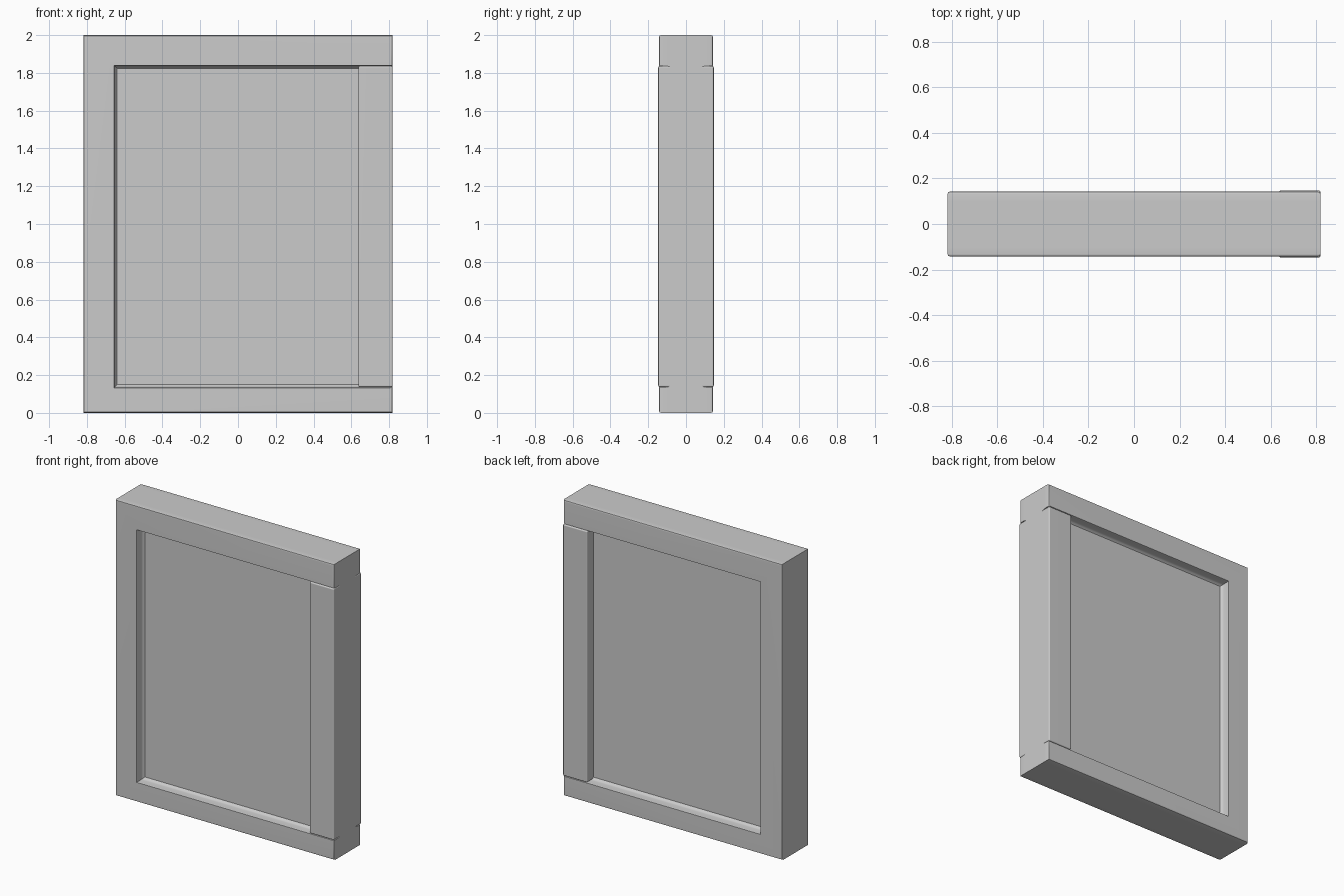
import bpy, bmesh, math

if "Cube" in bpy.data.objects:
    bpy.data.objects.remove(bpy.data.objects["Cube"])

X, H = 0.819, 2.0            # half width, height
IN_L, IN_B, IN_T = -0.655, 0.135, 1.838   # opening limits


def finish(name, bm):
    bmesh.ops.recalc_face_normals(bm, faces=bm.faces)
    me = bpy.data.meshes.new(name)
    bm.to_mesh(me)
    bm.free()
    ob = bpy.data.objects.new(name, me)
    bpy.context.collection.objects.link(ob)
    bpy.ops.object.select_all(action='DESELECT')
    bpy.context.view_layer.objects.active = ob
    ob.select_set(True)
    bpy.ops.object.shade_smooth_by_angle(angle=math.radians(40))
    # keep the large faces flat, shade only the rounded edges
    ob.modifiers.new("flat_faces", 'WEIGHTED_NORMAL').keep_sharp = True
    return ob


def box(name, lo, hi, bevel=0.0):
    bm = bmesh.new()
    bmesh.ops.create_cube(bm, size=1)
    for v in bm.verts:
        v.co = [a + (c + 0.5) * (b - a) for a, b, c in zip(lo, hi, v.co)]
    if bevel:
        bmesh.ops.bevel(bm, geom=bm.edges[:], offset=bevel, segments=3,
                        profile=0.5, affect='EDGES')
    return finish(name, bm)


def c_outline(o, i):
    """C-shaped outline, o = inset of outer edge, i = growth into the opening."""
    r = X - o
    return [(-r, o), (r, o), (r, IN_B + i), (IN_L + i, IN_B + i),
            (IN_L + i, IN_T - i), (r, IN_T - i), (r, H - o), (-r, H - o)]


# C-shaped frame: rounded outer edges, filleted inner reveal, as stacked outlines
half = [(0.143, 0.012, -0.002), (0.1395, 0.0035, 0.0), (0.131, 0.0, 0.0),
        (0.100, 0.0, 0.001), (0.088, 0.0, 0.005), (0.078, 0.0, 0.014)]
stack = [(-y, o, i) for y, o, i in half] + half[::-1]
bm = bmesh.new()
rings = [[bm.verts.new((x, y, z)) for x, z in c_outline(o, i)] for y, o, i in stack]
for a, b in zip(rings, rings[1:]):
    for k in range(8):
        j = (k + 1) % 8
        bm.faces.new((a[k], a[j], b[j], b[k]))
for ring in (rings[0], rings[-1]):
    for quad in ((0, 1, 2, 3), (0, 3, 4, 7), (4, 5, 6, 7)):
        bm.faces.new([ring[k] for k in quad])
finish("frame", bm)

# Recessed panel filling the opening
box("panel", (-0.70, -0.078, 0.10), (X - 0.001, 0.078, 1.88))

# Slightly thicker upright closing the right side
box("right_upright", (0.637, -0.147, IN_B + 0.002), (X, 0.147, IN_T - 0.002), 0.008)
